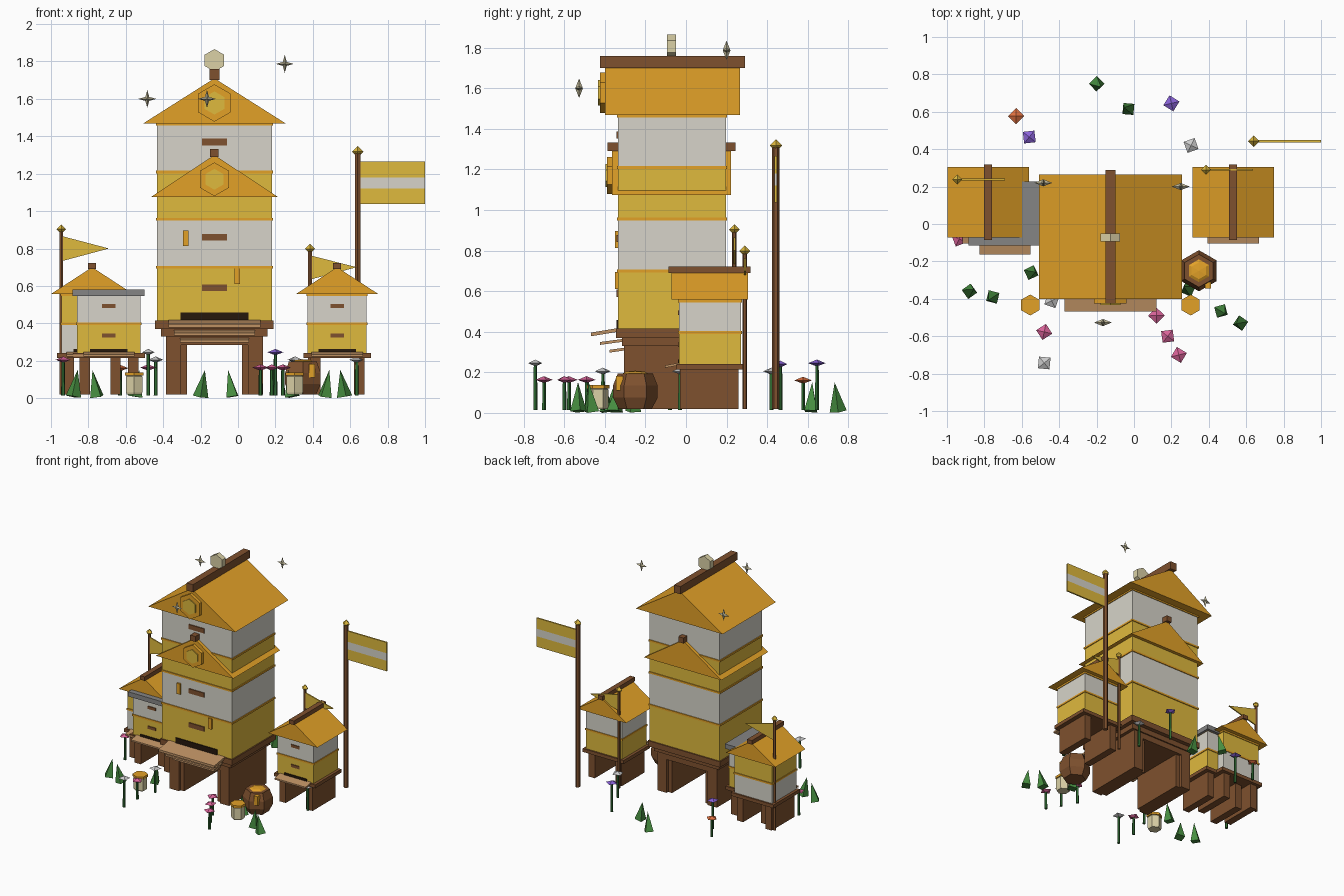
import bpy, bmesh, math
from mathutils import Matrix, Vector, Euler

if "Cube" in bpy.data.objects:
    bpy.data.objects.remove(bpy.data.objects["Cube"])

RGB = dict(yellow=(222, 184, 64), orange=(226, 160, 44), cream=(214, 211, 200), brown=(126, 82, 50),
           dark=(42, 30, 20), tan=(190, 145, 100), grey=(132, 132, 132), ivory=(218, 208, 165),
           green=(72, 140, 66), stem=(50, 105, 52), pink=(214, 98, 150), purple=(136, 98, 214),
           coral=(222, 112, 66), white=(215, 215, 215), spark=(190, 182, 150))
MATS = {}
for key, c in RGB.items():
    MATS[key] = bpy.data.materials.new(key)
    MATS[key].diffuse_color = [(v / 255) ** 2.2 for v in c] + [1]


def mesh(name, verts, faces, mat, loc=(0, 0, 0), rot=(0, 0, 0)):
    me = bpy.data.meshes.new(name)
    me.from_pydata(verts, [], faces)
    bm = bmesh.new()
    bm.from_mesh(me)
    bmesh.ops.remove_doubles(bm, verts=bm.verts, dist=1e-5)
    bmesh.ops.recalc_face_normals(bm, faces=bm.faces)
    bm.to_mesh(me)
    bm.free()
    me.materials.append(MATS[mat])
    ob = bpy.data.objects.new(name, me)
    ob.location, ob.rotation_euler = loc, rot
    bpy.context.collection.objects.link(ob)
    return ob


def slab(name, pts, y0, y1, mat):
    """Extrude an x,z outline along y."""
    n = len(pts)
    v = [(x, y, z) for y in (y0, y1) for x, z in pts]
    f = [list(range(n)), list(range(n, 2 * n))]
    f += [(i, (i + 1) % n, n + (i + 1) % n, n + i) for i in range(n)]
    return mesh(name, v, f, mat)


def box(name, x0, x1, y0, y1, z0, z1, mat):
    return slab(name, [(x0, z0), (x1, z0), (x1, z1), (x0, z1)], y0, y1, mat)


def lathe(name, rings, n, mat, loc, phase=math.pi / 2, rot=(0, 0, 0)):
    """Stack of n-sided rings given as (radius, z)."""
    v = [(r * math.cos(phase + i * math.tau / n), r * math.sin(phase + i * math.tau / n), z)
         for r, z in rings for i in range(n)]
    f = [(k * n + i, k * n + (i + 1) % n, (k + 1) * n + (i + 1) % n, (k + 1) * n + i)
         for k in range(len(rings) - 1) for i in range(n)]
    m = len(rings) - 1
    if rings[0][0]:
        f.append(range(n))
    if rings[m][0]:
        f.append(range(m * n, m * n + n))
    return mesh(name, v, [list(q) for q in f], mat, loc, rot)


def hexagon(name, x, z, r, y0, y1, mat):
    a = [math.pi / 2 + i * math.pi / 3 for i in range(6)]
    return slab(name, [(x + r * math.cos(t), z + r * math.sin(t)) for t in a], y0, y1, mat)


def gable(name, x, half, y0, y1, z0, z1, rw, rh, over):
    slab(name, [(x - half, z0), (x + half, z0), (x, z1)], y0, y1, "orange")
    box(name + "_ridge", x - rw / 2, x + rw / 2, y0 - over, y1 + over, z1 - .01, z1 + rh, "brown")


def board(name, x, half, yb, zb, yf, zf, t, mat):
    """Sloping plank from back edge to front edge."""
    v = [(x + s * half, y, z + d) for s in (-1, 1) for y, z in ((yb, zb), (yf, zf)) for d in (0, t)]
    f = [(0, 1, 3, 2), (4, 5, 7, 6), (0, 1, 5, 4), (2, 3, 7, 6), (0, 2, 6, 4), (1, 3, 7, 5)]
    mesh(name, v, f, mat)


def hive_boxes(name, x, half, y0, y1, levels, colors, t):
    for i, c in enumerate(colors):
        box(f"{name}_box_{i}", x - half, x + half, y0, y1, levels[i], levels[i + 1], c)
        z = levels[i + 1]
        box(f"{name}_trim_{i}", x - half - t, x + half + t, y0 - t, y1 + t, z - .008, z + .006, "orange")


# main hive tower
X, Y0, Y1 = -.126, -.335, .197
hive_boxes("tower", X, .307, Y0, Y1, [.41, .70, .957, 1.21, 1.465],
           ["yellow", "cream", "yellow", "cream"], .006)
gable("tower_roof", X, .382, -.40, .265, 1.468, 1.71, .055, .05, .025)
gable("middle_roof", X, .34, -.365, .222, 1.075, 1.30, .045, .033, .022)
for i, (z, r, y) in enumerate([(1.578, .1, -.40), (1.17, .09, -.365)]):
    hexagon(f"roof_emblem_{i}", X, z, r, y - .025, y, "orange")
    hexagon(f"roof_emblem_centre_{i}", X, z, r * .62, y - .033, y, "yellow")
hexagon("hexagon_finial", X, 1.806, .06, -.093, -.05, "ivory")
for z in (1.37, .86, .59):
    box("tower_handle", X - .067, X + .067, Y0 - .008, Y0, z - .018, z + .018, "brown")
for x, z in ((-.28, .855), (-.005, .652)):
    box("honey_drip", x - .015, x + .015, Y0 - .014, Y0, z - .042, z + .042, "orange")
box("tower_entrance", X - .182, X + .182, Y0 - .008, Y0, .415, .458, "dark")

# tower stand and stepped landing boards
box("stand_top", X - .317, X + .317, -.345, .207, .37, .415, "brown")
box("stand_rail", X - .285, X + .285, -.315, .175, .33, .37, "brown")
box("stand_beam", X - .26, X + .26, -.305, .165, .285, .33, "brown")
for s in (-1, 1):
    a, b, c = sorted((X + s * .26, X + s * .18))[0], sorted((X + s * .26, X + s * .18))[1], X + s * .165
    box("stand_leg", a, b, -.305, .165, .02, .33, "brown")
    box("stand_leg_inner", c - .018, c + .018, -.285, .145, .02, .33, "brown")
board("landing_board_0", X, .246, -.335, .40, -.468, .378, .018, "tan")
board("landing_board_1", X, .216, -.30, .352, -.425, .335, .014, "tan")
board("landing_board_2", X, .185, -.30, .308, -.377, .297, .014, "tan")


def small_hive(name, x, half, y0, y1, colors):
    hive_boxes(name, x, half, y0, y1, [.24, .398, .553], colors, .005)
    box(name + "_plinth", x - half - .022, x + half + .022, y0 - .012, y1 + .012, .215, .242, "brown")
    for s in (-1, 1):
        c = x + s * (half - .04)
        box(name + "_leg", c - .028, c + .028, y0 + .004, y1 - .012, .02, .22, "brown")
    for z in (.493, .335):
        box(name + "_handle", x - .036, x + .036, y0 - .006, y0, z - .011, z + .011, "brown")
    box(name + "_entrance", x - .1, x + .1, y0 - .006, y0, .243, .263, "dark")
    board(name + "_landing", x, .137, y0, .235, y0 - .07, .222, .012, "tan")


# side hives: two gabled, one flat-roofed
small_hive("right_hive", .53, .158, -.034, .27, ["yellow", "cream"])
gable("right_roof", .53, .218, -.072, .305, .558, .70, .042, .022, .014)
small_hive("left_back_hive", -.78, .165, -.034, .27, ["cream", "yellow"])
gable("left_roof", -.78, .218, -.072, .305, .558, .70, .042, .022, .014)
small_hive("left_front_hive", -.69, .17, -.092, .205, ["yellow", "cream"])
box("flat_roof", -.885, -.5, -.115, .228, .545, .582, "grey")

# flag poles, pennants and banner
for x, y, h, r in ((.64, .443, 1.31, .018), (-.945, .238, .895, .011), (.385, .29, .79, .011)):
    lathe("flag_pole", [(r, .02), (r, h)], 6, "brown", (x, y, 0))
    q = .02 + r * .6
    lathe("pole_knob", [(0, -q), (q, 0), (0, q)], 4, "yellow", (x, y, h + .008), 0)
for i, (z0, z1) in enumerate(((1.037, 1.12), (1.12, 1.18), (1.18, 1.265))):
    box(f"banner_stripe_{i}", .65, 1.0, .437, .449, z0, z1, "cream" if i == 1 else "yellow")
slab("left_pennant", [(-.94, .866), (-.94, .733), (-.69, .80)], .233, .243, "yellow")
slab("right_pennant", [(.39, .762), (.39, .635), (.635, .70)], .285, .295, "yellow")

# sparkles: four-pointed stars with raised centres
for x, y, z in ((-.485, .22, 1.60), (.25, .20, 1.787), (-.166, -.527, 1.60)):
    ring = [((.048, .015)[i % 2] * math.cos(i * math.pi / 4), 0,
             (.048, .015)[i % 2] * math.sin(i * math.pi / 4)) for i in range(8)]
    f = [(i, (i + 1) % 8, k) for i in range(8) for k in (8, 9)]
    mesh("sparkle", ring + [(0, -.019, 0), (0, .019, 0)], f, "spark", (x, y, z))

# honey barrel and jars
B = (.347, -.25, 0)
lathe("barrel", [(.082, .02), (.11, .075), (.11, .135), (.088, .19)], 6, "brown", B)
lathe("barrel_rim", [(.088, .185), (.088, .195)], 6, "brown", B)
lathe("barrel_honey", [(.07, .19), (.045, .204), (0, .208)], 6, "orange", B)
box("barrel_drip", .38, .412, -.345, -.31, .11, .182, "orange")
for x in (-.555, .303):
    lathe("jar", [(.046, .02), (.05, .03), (.05, .115), (.044, .122)], 6, "ivory", (x, -.433, 0))
    lathe("jar_lid", [(.056, .12), (.056, .138)], 6, "orange", (x, -.433, 0))

# flowers
flowers = [(-.63, .577, .16, "coral"), (-.56, .465, .24, "purple"), (.2, .645, .245, "purple"),
           (.305, .42, .205, "white"), (-.44, -.41, .205, "white"), (-.48, -.577, .163, "pink"),
           (-.48, -.743, .245, "white"), (.12, -.49, .163, "pink"), (.18, -.6, .163, "pink"),
           (.24, -.70, .163, "pink"), (-.935, -.08, .205, "pink"), (.635, -.03, .205, "white")]
for i, (x, y, z, c) in enumerate(flowers):
    lathe("flower_stem", [(.011, .015), (.009, z)], 5, "stem", (x, y, 0))
    lathe("flower_head", [(0, -.016), (.044, 0), (0, .018)], 4, c, (x, y, z), i * .9)

# grass tufts: leaning four-sided spikes
tufts = [(-.2, .75), (-.03, .615), (-.88, -.36), (-.755, -.39), (-.55, -.26), (.29, -.35),
         (.465, -.465), (.57, -.53)]
for i, (x, y) in enumerate(tufts):
    lathe("grass_tuft", [(.042, 0), (0, .145)], 4, "green", (x, y, .008), i * .7,
          (.12 * math.cos(i * 2), .16 * (-1) ** i, 0))

for m in bpy.data.materials:
    if m.users and not m.is_grease_pencil:
        m.use_nodes = True
        m.node_tree.nodes["Principled BSDF"].inputs["Base Color"].default_value = m.diffuse_color
